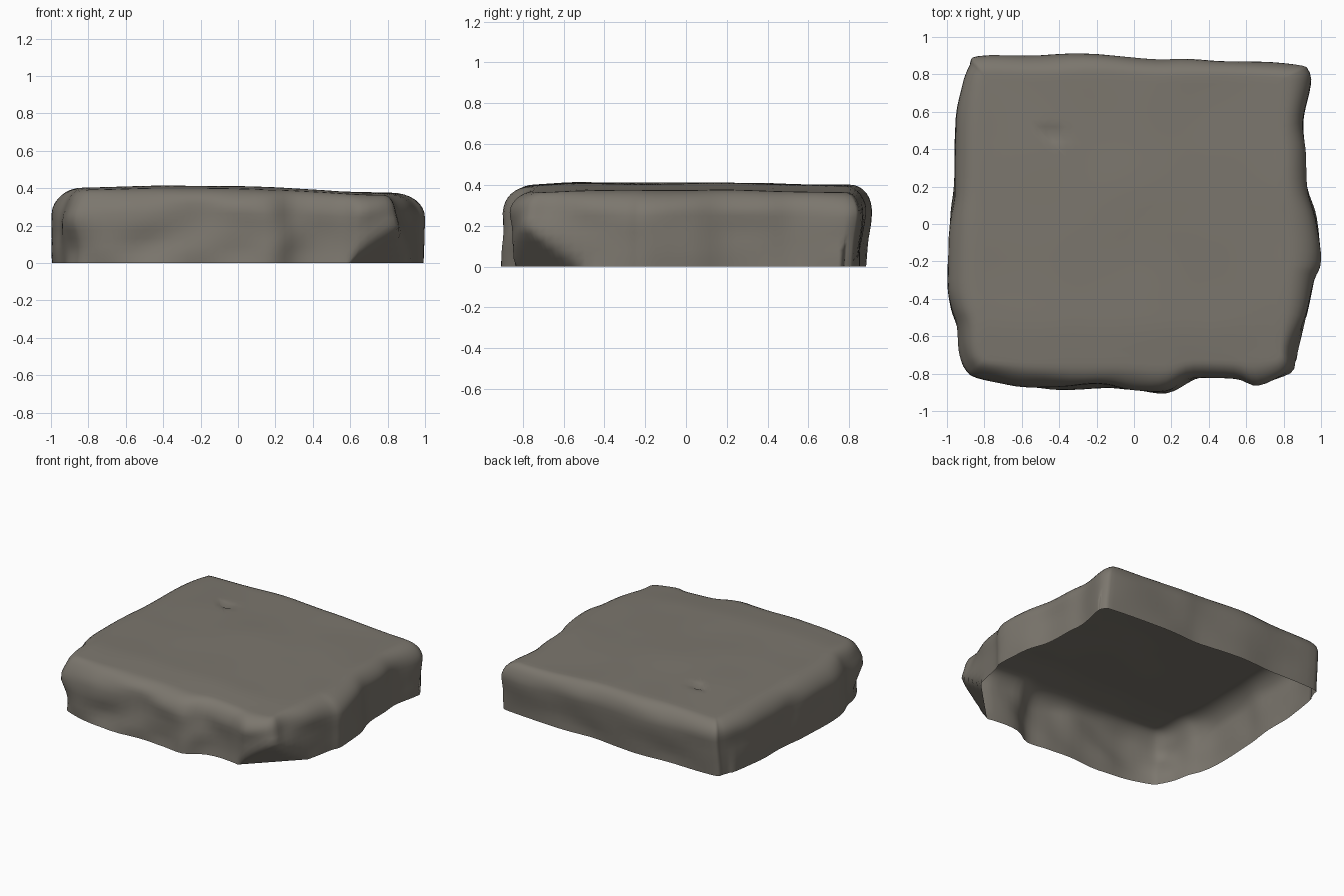
import bpy, bmesh, math
from mathutils import Vector, noise

if "Cube" in bpy.data.objects:
    bpy.data.objects.remove(bpy.data.objects["Cube"])

# Stone outline seen from above, counter-clockwise from front left
outline = [Vector(p) for p in [
    (-.85, -.83), (-.68, -.865), (-.5, -.88), (-.2, -.88), (0, -.89), (.18, -.91), (.33, -.84),
    (.55, -.84), (.67, -.87), (.84, -.80), (.87, -.68), (.93, -.5), (.97, -.3), (1, -.2),
    (.98, .03), (.93, .2), (.92, .4), (.91, .55), (.95, .75), (.94, .83), (.88, .86),
    (.6, .88), (.3, .885), (.12, .885), (-.2, .92), (-.5, .905), (-.84, .91), (-.89, .86),
    (-.93, .73), (-.96, .5), (-.965, .2), (-.99, 0), (-1, -.3), (-.98, -.45), (-.95, -.55),
    (-.935, -.68), (-.9, -.78)]]


def spline(pts, steps):
    """Closed Catmull-Rom curve through the points."""
    out, n = [], len(pts)
    for i in range(n):
        a, b, c, d = (pts[(i + k) % n] for k in (-1, 0, 1, 2))
        for s in range(steps):
            t = s / steps
            out.append(.5 * (2 * b + (c - a) * t + (2 * a - 5 * b + 4 * c - d) * t * t
                             + (3 * b - a - 3 * c + d) * t ** 3))
    return out


def clamp(v, lo, hi):
    return max(lo, min(hi, v))


def smooth(a, b, v):
    t = clamp((v - a) / (b - a), 0, 1)
    return t * t * (3 - 2 * t)


def top_height(x, y):
    z = .412 - .038 * smooth(-.2, .9, x) - .012 * smooth(.1, .9, y) - .01 * smooth(-.4, -.85, x)
    z -= .012 * smooth(-.5, -.8, y)
    pit = math.hypot((x + .44) / 1.6, y - .48)
    return z - .025 * max(0, 1 - pit / .05) + .006 * noise.noise((x * 2.5, y * 2.5, 3))


def plateau(p):
    """Edge of the flat top belonging to an outline point."""
    c = Vector((clamp(p.x, -.82, .80), clamp(p.y, -.73, .81)))
    return c * .6 + Vector((p.x * .86, p.y * .86)) * .4


def wall_point(p, t, z):
    """Side wall point: rounded shoulder, scallops and broken corner."""
    q = p.lerp(plateau(p), t)
    fade = 1 - t
    front = smooth(-.3, -.75, p.y)
    q *= 1 - (.012 + .022 * front) * fade * (.5 + noise.noise((p.x * 4, p.y * 4, z * 7)))
    if p.y > .8:                                   # back leans out a little
        q.y -= .03 * (1 - smooth(0, .3, z))
    cut = q.x - q.y - (1.42 + 1.15 * z)            # chip under front right corner
    if cut > 0:
        q += Vector((-1, 1)) * cut * .5
    return q


bm = bmesh.new()
base = spline(outline, 4)
rings = []

# Walls, then rounded shoulder
levels = [(0, i / 6 * .66) for i in range(7)]
for i in range(1, 9):
    a = i / 8 * math.pi / 2
    levels.append((1 - math.cos(a), .66 + .34 * math.sin(a)))
for t, f in levels:
    ring = []
    for p in base:
        h = top_height(*plateau(p))
        q = wall_point(p, t, f * h)
        ring.append(bm.verts.new((q.x, q.y, f * h)))
    rings.append(ring)

# Flat, slightly sloping top
for k in range(1, 20):
    s = 1 - k / 20
    ring = []
    for p in base:
        q = plateau(p) * s
        ring.append(bm.verts.new((q.x, q.y, top_height(q.x, q.y))))
    rings.append(ring)

n = len(base)
for lo, hi in zip(rings, rings[1:]):
    for i in range(n):
        j = (i + 1) % n
        bm.faces.new((lo[i], lo[j], hi[j], hi[i]))
centre = bm.verts.new((0, 0, top_height(0, 0)))
for i in range(n):
    bm.faces.new((rings[-1][i], rings[-1][(i + 1) % n], centre))

# The underside stays open; smooth shading all over
for f in bm.faces:
    f.smooth = True
mesh = bpy.data.meshes.new("stone_slab")
bm.to_mesh(mesh)
bm.free()
slab = bpy.data.objects.new("stone_slab", mesh)
bpy.context.collection.objects.link(slab)

mat = bpy.data.materials.new("warm grey stone")
mat.diffuse_color = (.20, .183, .155, 1)
mat.use_nodes = True
mat.node_tree.nodes["Principled BSDF"].inputs["Base Color"].default_value = mat.diffuse_color
mesh.materials.append(mat)
